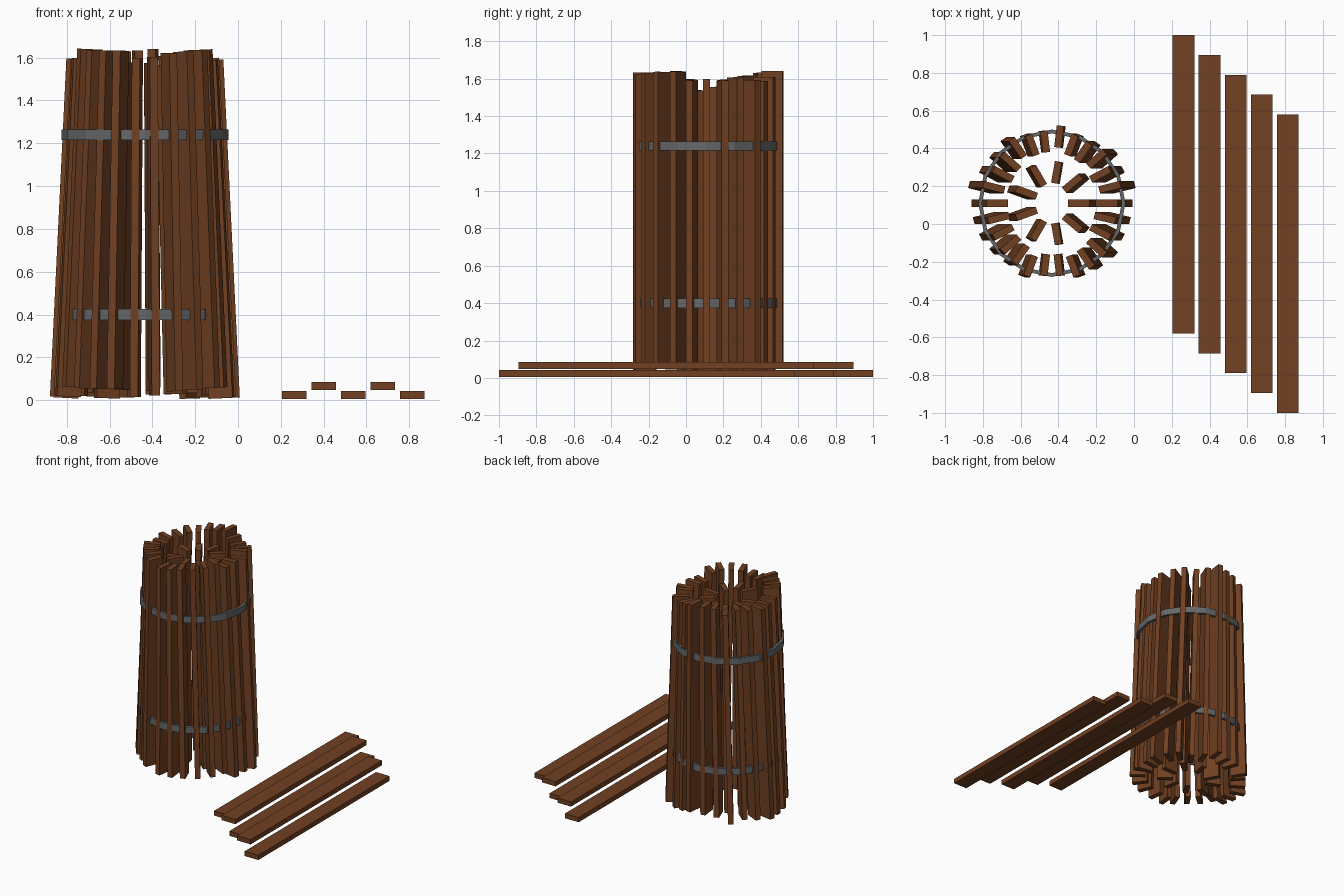
import bpy, bmesh, math, random
from mathutils import Matrix, Vector

cube = bpy.data.objects.get("Cube")
if cube:
    bpy.data.objects.remove(cube, do_unlink=True)
random.seed(4)


def material(name, rgb, rough):
    m = bpy.data.materials.new(name)
    m.use_nodes = True
    m.diffuse_color = (*rgb, 1)
    bsdf = m.node_tree.nodes["Principled BSDF"]
    bsdf.inputs["Base Color"].default_value = (*rgb, 1)
    bsdf.inputs["Roughness"].default_value = rough
    return m


wood = material("brown wood", (0.165, 0.052, 0.016), 0.8)
iron = material("dark grey iron", (0.13, 0.135, 0.14), 0.6)

WIDTH, THICK, LENGTH = 0.115, 0.038, 1.58
CENTRE = Vector((-0.435, 0.11, 0))


def add_object(name, bm, mat):
    mesh = bpy.data.meshes.new(name)
    bm.to_mesh(mesh)
    bm.free()
    mesh.materials.append(mat)
    obj = bpy.data.objects.new(name, mesh)
    bpy.context.collection.objects.link(obj)
    return obj


def box(name, size, matrix):
    bm = bmesh.new()
    bmesh.ops.create_cube(bm, size=1, matrix=matrix @ Matrix.Diagonal((*size, 1)))
    return add_object(name, bm, wood)


def stave(name, angle, radius, bottom, length, lean):
    """Upright plank, broad side radial, its top leaning inward along x."""
    c, s = math.cos(angle), math.sin(angle)
    place = Matrix.Translation(CENTRE + Vector((radius * c, radius * s, bottom + length / 2)))
    tilt = Matrix.Rotation(-lean * c, 4, 'Y')
    box(name, (WIDTH, THICK, length), place @ tilt @ Matrix.Rotation(angle, 4, 'Z'))


# Outer ring of staves, some standing proud of the hoops
OUTER = 26
proud = {1, 3, 6, 9, 12, 18, 21, 22, 23}
for i in range(OUTER):
    radius = 0.355 if i in proud else 0.329
    stave(f"outer_stave_{i + 1}", math.tau * i / OUTER, radius,
          random.uniform(0.003, 0.065), LENGTH, 0.05)

# Inner ring of staves
INNER = 9
for i in range(INNER):
    stave(f"inner_stave_{i + 1}", math.tau * i / INNER, 0.165,
          random.uniform(0.005, 0.05), LENGTH - 0.05, 0.03)


# Iron hoops: flat faceted bands
def hoop(name, z, outer=0.39, inner=0.37, half=0.025, sides=16):
    bm = bmesh.new()
    profile = [(inner, -half), (outer, -half), (outer, half), (inner, half)]
    rings = []
    for i in range(sides):
        a = math.tau * i / sides
        rings.append([bm.verts.new(CENTRE + Vector((r * math.cos(a), r * math.sin(a), z + h)))
                      for r, h in profile])
    for i, ring in enumerate(rings):
        nxt = rings[(i + 1) % sides]
        for j in range(4):
            k = (j + 1) % 4
            bm.faces.new((ring[j], nxt[j], nxt[k], ring[k]))
    bmesh.ops.recalc_face_normals(bm, faces=bm.faces)
    add_object(name, bm, iron)


hoop("lower_hoop", 0.4)
hoop("upper_hoop", 1.24)

# Loose planks on the ground, alternately raised and stepped back
for i in range(5):
    pos = Vector((0.262 + 0.138 * i, 0.21 - 0.105 * i, 0.024 + 0.042 * (i % 2)))
    box(f"loose_plank_{i + 1}", (WIDTH, LENGTH, 0.036), Matrix.Translation(pos))
